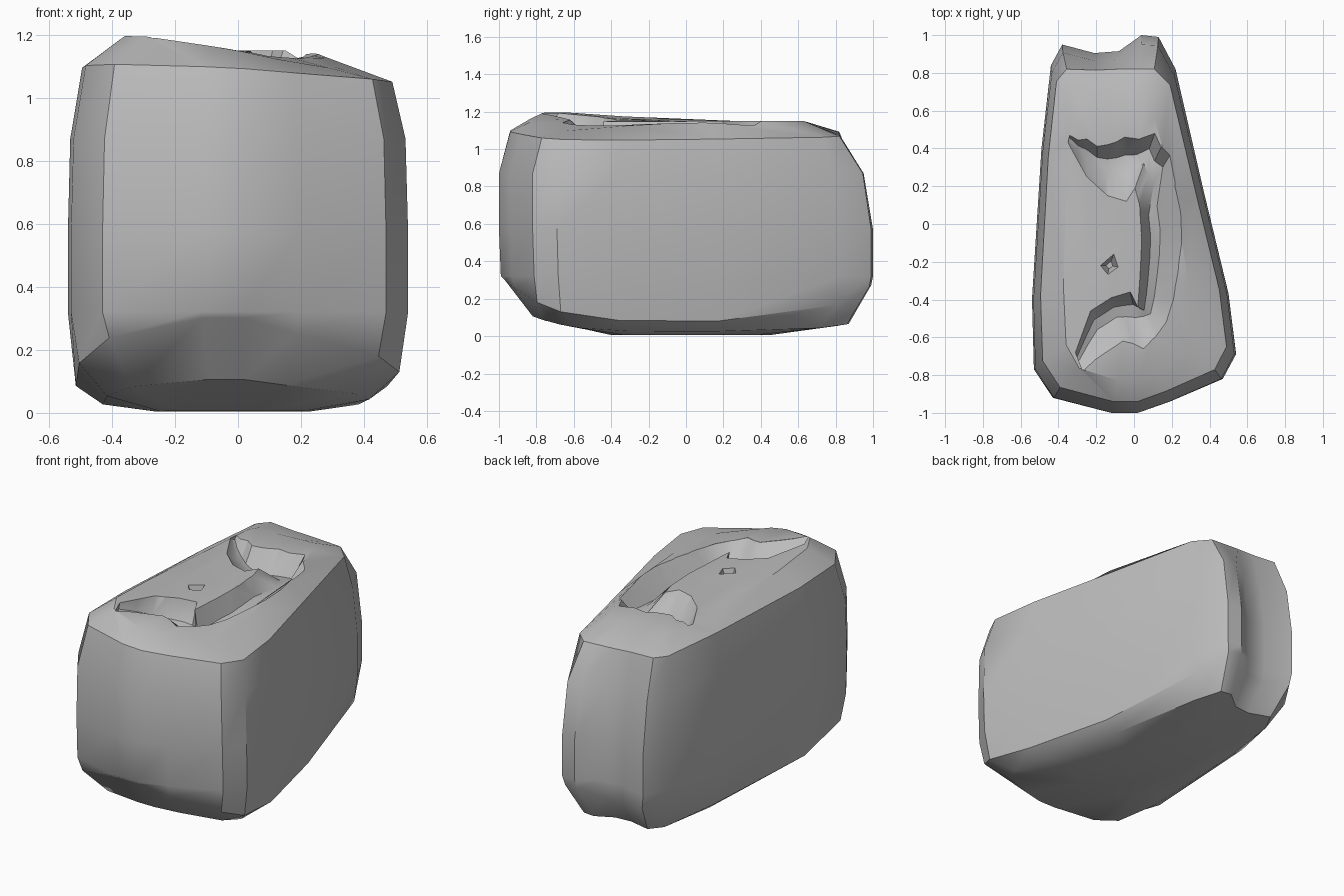
import bpy, bmesh, math, random
from mathutils import Vector

old = bpy.data.objects.get("Cube")
if old:
    bpy.data.objects.remove(old, do_unlink=True)
random.seed(4)

stone = bpy.data.materials.new("grey stone")
stone.use_nodes = True
GREY = (0.5, 0.5, 0.5, 1)
stone.diffuse_color = GREY
stone.node_tree.nodes["Principled BSDF"].inputs["Base Color"].default_value = GREY


def loft(name, loops):
    """Skin equal-length loops of points and cap both ends."""
    bm = bmesh.new()
    rings = [[bm.verts.new(p) for p in loop] for loop in loops]
    n = len(rings[0])
    for a, b in zip(rings, rings[1:]):
        for i in range(n):
            j = (i + 1) % n
            bm.faces.new((a[i], a[j], b[j], b[i]))
    bm.faces.new(rings[0][::-1])
    bm.faces.new(rings[-1])
    bmesh.ops.recalc_face_normals(bm, faces=bm.faces)
    mesh = bpy.data.meshes.new(name)
    bm.to_mesh(mesh)
    bm.free()
    mesh.materials.append(stone)
    obj = bpy.data.objects.new(name, mesh)
    bpy.context.collection.objects.link(obj)
    return obj


def top_z(x, y):
    """Top surface: raised at the front right corner, lowered at the front left."""
    return 1.15 + max(0, -y) * (0.2 * max(0, -x) - 0.28 * max(0, x))


# Wedge-shaped plan of the block, counter-clockwise from the front
plan = [(-.12, -1), (.02, -1), (.19, -.94), (.47, -.82), (.54, -.69), (.50, -.37),
        (.37, .17), (.22, .82), (.13, .99), (.04, 1), (-.08, .915), (-.21, .905),
        (-.38, .95), (-.44, .84), (-.49, .4), (-.54, -.4), (-.53, -.77), (-.43, -.92)]

# Levels: height, rise to front and back, sideways tilt, width, front and back scale, rear limit
levels = [(.005, .02, .02, 0, .45, .40, .45, 1),
          (.025, .18, .07, 0, .78, .82, .87, 1),
          (.08, .25, .20, 0, .95, .97, .99, 1),
          (.32, 0, 0, 0, 1, .99, 1, 1),
          (.57, 0, 0, 0, 1, 1, 1, 1),
          (.87, 0, 0, 0, .985, 1, .955, .95),
          (1.07, .03, .01, -.05, .91, .94, .90, .82)]


def ring(width, front, back, rear_limit, side_limit, height):
    pts = []
    for x, y in plan:
        mid = -0.06 * (y + 1)
        y = min(y * (front if y < 0 else back), rear_limit)
        x = min(mid + (x - mid) * width, side_limit)
        pts.append((x, y, height(x, y)))
    return pts


loops = []
for z, rise_f, rise_b, tilt, w, f, b, limit in levels:
    loops.append(ring(w, f, b, limit, 1, lambda x, y:
                      z + (rise_f if y < 0 else rise_b) * y ** 4 + tilt * x))
for w, f, b in ((.67, .83, .68), (.4, .5, .4), (.1, .1, .1)):
    loops.append(ring(w, f, b, .63, .29, top_z))
block = loft("stone_block", loops)

# Curved trench round the raised middle: inner edge, outer edge, depth
trench = [((-.35, .43), (-.34, .47), .02), ((-.25, .25), (-.25, .45), .08),
          ((-.14, .15), (-.14, .42), .11), ((-.04, .12), (-.05, .46), .12),
          ((.005, .19), (.11, .48), .12), ((.03, .10), (.20, .38), .11),
          ((.04, -.10), (.26, .05), .10), ((.03, -.30), (.23, -.28), .11),
          ((.02, -.44), (.17, -.52), .12), ((-.02, -.36), (.05, -.66), .12),
          ((-.12, -.39), (-.06, -.62), .12), ((-.23, -.46), (-.15, -.68), .10),
          ((-.31, -.68), (-.27, -.78), .03)]


def sections(path, steps):
    """Subdivide the path and roughen it, giving chipped walls."""
    out = []
    for (a, b, d), (a2, b2, d2) in zip(path, path[1:]):
        for k in range(steps):
            t = k / steps
            i = Vector(a).lerp(Vector(a2), t)
            o = Vector(b).lerp(Vector(b2), t)
            size = .03 if o.y > .36 else .015
            chip = random.uniform(-size, size) if k else 0
            out.append((i, o + (o - i).normalized() * chip, d + (d2 - d) * t + chip * .4))
    i, o, d = path[-1]
    return out + [(Vector(i), Vector(o), d)]


cut_loops = []
for inner, outer, depth in sections(trench, 2):
    # Steep wall at the rear and on the raised middle, soft slope elsewhere
    near, far = (.45, .72) if outer.y > .36 else (.22, .45)
    loop = []
    for t, drop in ((0, -.2), (0, 0), (near, depth * .9), (far, depth), (1, 0), (1, -.2)):
        p = inner.lerp(outer, t)
        loop.append((p.x, p.y, top_z(p.x, p.y) - drop))
    cut_loops.append(loop)
trench_cutter = loft("trench_cutter", cut_loops)

# Small chipped pit in the raised middle
pit_cutter = loft("pit_cutter", [
    [(-.13 + s * x, -.22 + s * y, z) for x, y in ((-.06, 0), (-.01, -.06), (.06, -.01), (.03, .08))]
    for s, z in ((.3, 1.09), (1, 1.19))])

# Carve the block
bpy.context.view_layer.objects.active = block
for cutter in (trench_cutter, pit_cutter):
    cutter.hide_render = True
    mod = block.modifiers.new(cutter.name, 'BOOLEAN')
    mod.operation = 'DIFFERENCE'
    mod.solver = 'EXACT'
    mod.use_self = True
    mod.object = cutter
    bpy.ops.object.modifier_apply(modifier=mod.name)
    bpy.data.objects.remove(cutter, do_unlink=True)

bpy.ops.object.select_all(action='DESELECT')
block.select_set(True)
bpy.ops.object.shade_smooth_by_angle(angle=math.radians(34))
